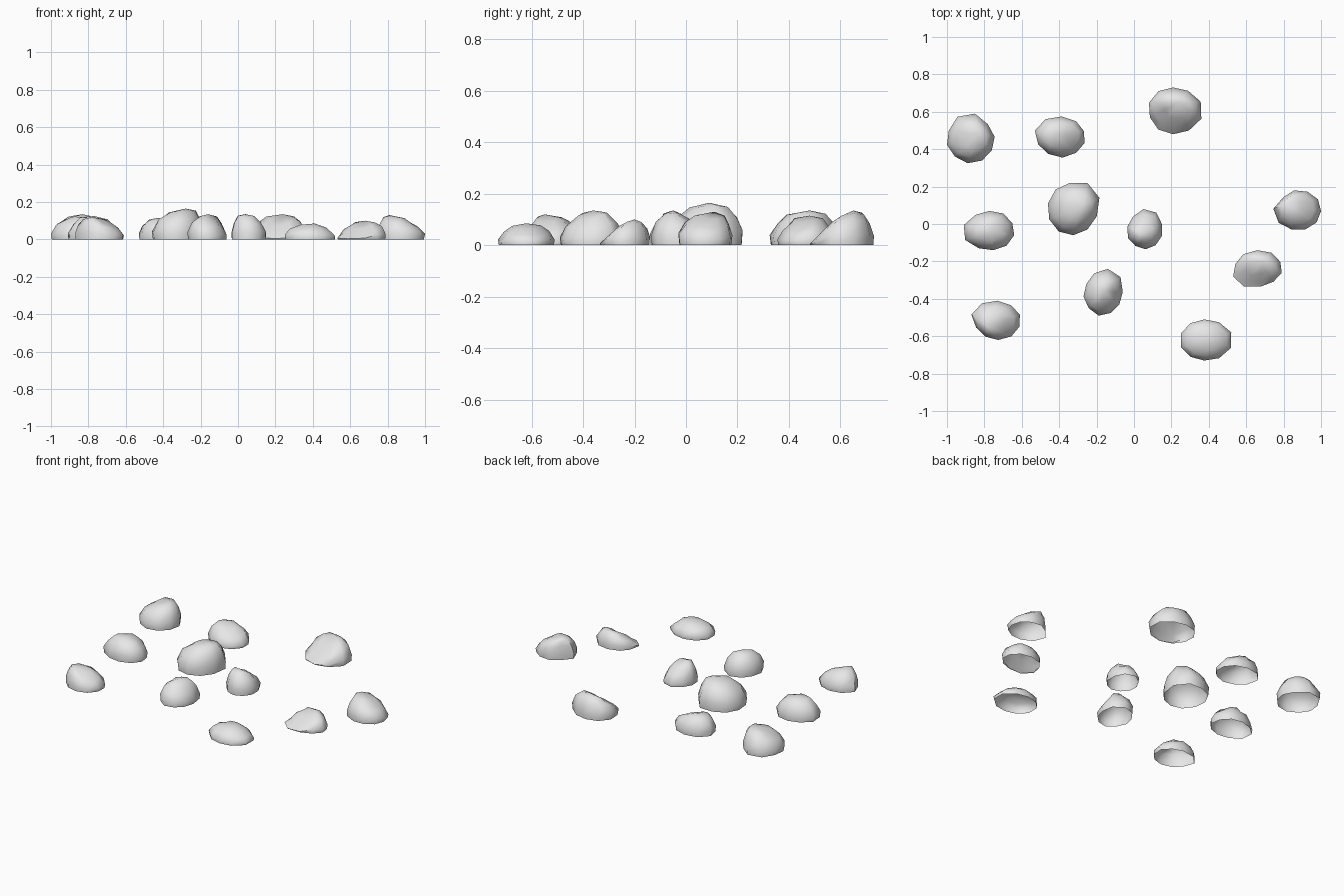
import bpy
import bmesh
import random
from math import cos, sin, pi, radians
from mathutils import Vector

random.seed(7)

default = bpy.data.objects.get("Cube")
if default:
    bpy.data.objects.remove(default, do_unlink=True)

# One plain stone colour
stone = bpy.data.materials.new("stone_grey")
stone.use_nodes = True
colour = (0.8, 0.8, 0.8, 1)
stone.diffuse_color = colour
stone.node_tree.nodes["Principled BSDF"].inputs["Base Color"].default_value = colour

SIDES = 10
# Each ring: pull towards the peak, share of the height, amount of unevenness
RINGS = [(0.03, 0, 0), (0, 0.3, 0.2), (0.19, 0.66, 0.08), (0.5, 0.91, 0.04)]


def outline(angles, corner):
    """Uneven egg outline with one blunt corner, fitted to the unit square."""
    points = []
    for angle in angles:
        bulge = 0.25 * max(0, cos(angle - radians(corner))) ** 3
        reach = 1 + bulge + random.uniform(-0.04, 0.04)
        points.append(Vector((reach * cos(angle), reach * sin(angle))))
    low = [min(p[k] for p in points) for k in (0, 1)]
    high = [max(p[k] for p in points) for k in (0, 1)]
    return [[(p[k] - low[k]) / (high[k] - low[k]) for k in (0, 1)] for p in points]


def make_rock(name, x_span, y_span, peak, corner, slope, strength):
    """Open-bottomed rock shell: a dome with one flank flattened to a slope."""
    top = Vector(peak)
    angles = [radians(corner) + 2 * pi * (i + 0.5) / SIDES for i in range(SIDES)]
    shape = outline(angles, corner)
    bm = bmesh.new()
    rings = []
    for pull, rise, rough in RINGS:
        ring = []
        for angle, (u, v) in zip(angles, shape):
            edge = Vector((x_span[0] + u * (x_span[1] - x_span[0]),
                           y_span[0] + v * (y_span[1] - y_span[0]), 0))
            spot = edge.lerp(top, pull * random.uniform(0.85, 1.15))
            lean = strength * max(0, cos(angle - radians(slope)))
            height = rise + (min(pull, rise) - rise) * lean
            spot.z = top.z * height * (1 + random.uniform(-rough, rough))
            ring.append(bm.verts.new(spot))
        rings.append(ring)
    apex = bm.verts.new(top)
    for i in range(SIDES):
        j = (i + 1) % SIDES
        for lower, upper in zip(rings, rings[1:]):
            bm.faces.new((lower[i], lower[j], upper[j], upper[i]))
        bm.faces.new((rings[-1][i], rings[-1][j], apex))
    mesh = bpy.data.meshes.new(name)
    bm.to_mesh(mesh)
    bm.free()
    mesh.materials.append(stone)
    rock = bpy.data.objects.new(name, mesh)
    bpy.context.collection.objects.link(rock)
    bpy.ops.object.select_all(action="DESELECT")
    rock.select_set(True)
    bpy.context.view_layer.objects.active = rock
    bpy.ops.object.shade_smooth_by_angle(angle=radians(55))


# Scattered rocks: x span, y span, peak, corner direction, slope direction and strength
make_rock("rock_back_right", (-1, -0.745), (0.325, 0.59), (-0.83, 0.48, 0.135), 100, 200, 0.15)
make_rock("rock_back_middle", (-0.53, -0.265), (0.355, 0.575), (-0.43, 0.48, 0.115), 145, 320, 0.4)
make_rock("rock_back_left", (0.08, 0.36), (0.48, 0.73), (0.24, 0.65, 0.135), 0, 260, 0.9)
make_rock("rock_side_right", (-0.91, -0.64), (-0.14, 0.07), (-0.77, -0.04, 0.125), 185, 0, 0.2)
make_rock("rock_largest", (-0.46, -0.185), (-0.06, 0.22), (-0.28, 0.09, 0.165), 40, 200, 0.1)
make_rock("rock_smallest", (-0.035, 0.15), (-0.135, 0.08), (0.04, -0.05, 0.135), 75, 75, 0.4)
make_rock("rock_side_left", (0.745, 1), (-0.03, 0.18), (0.81, 0.11, 0.13), 195, 20, 0.3)
make_rock("rock_front_right", (-0.87, -0.61), (-0.62, -0.41), (-0.78, -0.55, 0.12), 145, 340, 0.4)
make_rock("rock_front_middle", (-0.27, -0.06), (-0.49, -0.24), (-0.16, -0.36, 0.135), 60, 320, 0.4)
make_rock("rock_flat_left", (0.53, 0.79), (-0.335, -0.14), (0.68, -0.2, 0.1), 220, 240, 0.9)
make_rock("rock_front_left", (0.25, 0.52), (-0.73, -0.51), (0.41, -0.62, 0.085), 0, 0, 0.4)
